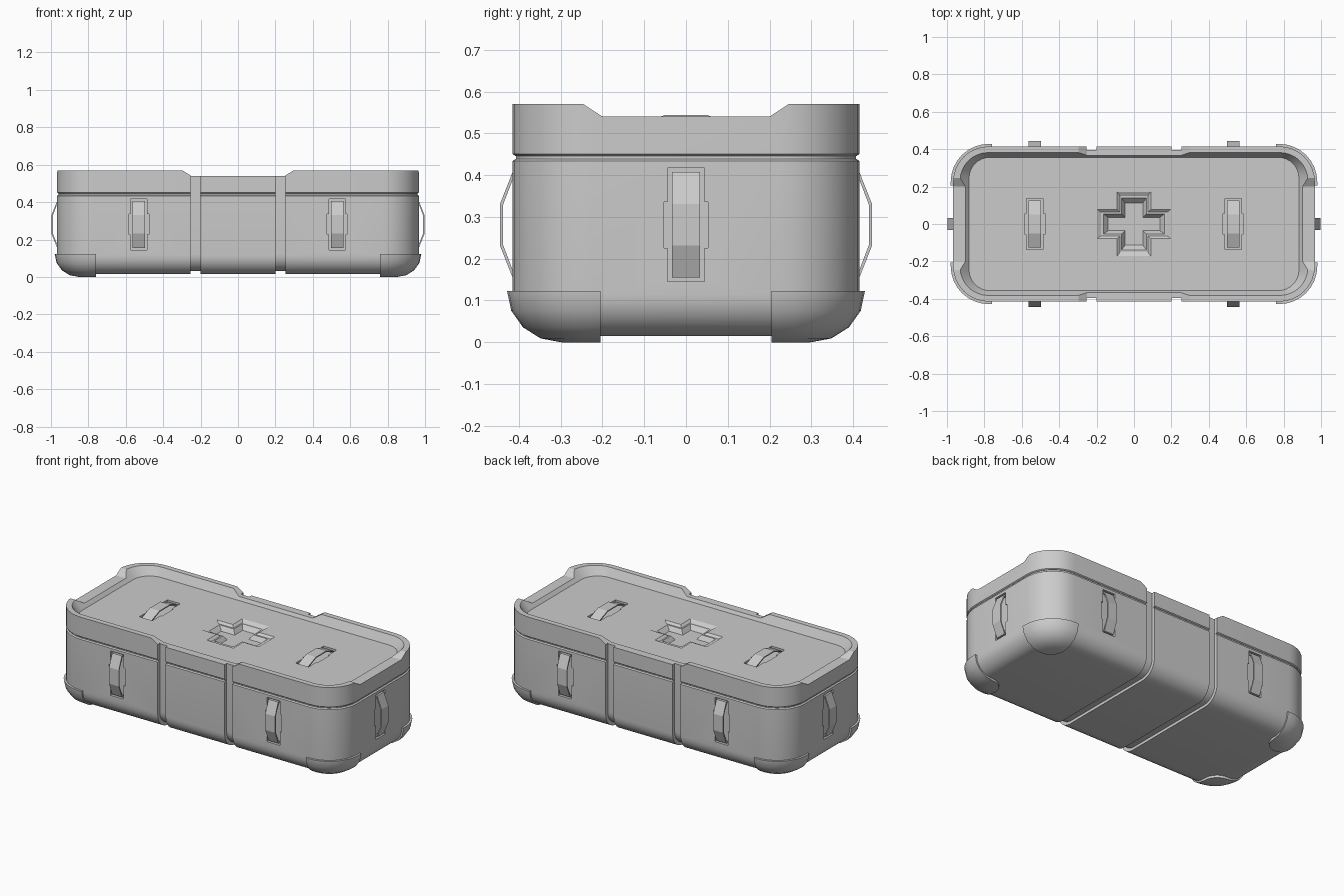
import bpy, bmesh
from math import sin, cos, pi
from mathutils import Vector, Matrix

if "Cube" in bpy.data.objects:
    bpy.data.objects.remove(bpy.data.objects["Cube"])


def loft(bm, rings):
    """Skin a stack of equal-length rings and cap both ends."""
    vs = [[bm.verts.new(p) for p in r] for r in rings]
    n = len(vs[0])
    for a, b in zip(vs, vs[1:]):
        for i in range(n):
            bm.faces.new((a[i], a[(i + 1) % n], b[(i + 1) % n], b[i]))
    bm.faces.new(vs[0][::-1])
    bm.faces.new(vs[-1])


def prism(bm, pts, lo, hi, m=Matrix()):
    loft(bm, [[m @ Vector((a, b, c)) for a, b in pts] for c in (lo, hi)])


def make(name, bm):
    bmesh.ops.recalc_face_normals(bm, faces=bm.faces)
    me = bpy.data.meshes.new(name)
    bm.to_mesh(me)
    bm.free()
    ob = bpy.data.objects.new(name, me)
    bpy.context.collection.objects.link(ob)
    return ob


def activate(ob):
    bpy.ops.object.select_all(action='DESELECT')
    ob.select_set(True)
    bpy.context.view_layer.objects.active = ob


def cut(ob, cutter_bm, op='DIFFERENCE'):
    cutter = make("cutter", cutter_bm)
    cutter.hide_render = True
    activate(ob)
    mod = ob.modifiers.new("cut", 'BOOLEAN')
    mod.operation, mod.solver, mod.object = op, 'EXACT', cutter
    bpy.ops.object.modifier_apply(modifier=mod.name)
    bpy.data.objects.remove(cutter)


def smooth(ob):
    activate(ob)
    bpy.ops.object.shade_smooth_by_angle(angle=0.5)


def rounded(hx, hy, r, z, cx=0, cy=0, n=8):
    out = []
    for q, (sx, sy) in enumerate(((1, 1), (-1, 1), (-1, -1), (1, -1))):
        for i in range(n + 1):
            a = (q + i / n) * pi / 2
            out.append((cx + sx * (hx - r) + r * cos(a), cy + sy * (hy - r) + r * sin(a), z))
    return out


def axes(o, a, b, c):
    m = Matrix((a, b, c)).transposed().to_4x4()
    m.translation = o
    return m


def plus(ax, ay, wx, wy):
    """Plus outline: arm reach ax, ay; wx, wy are the half widths of the arms."""
    return [(ax, -wy), (ax, wy), (wx, wy), (wx, ay), (-wx, ay), (-wx, wy),
            (-ax, wy), (-ax, -wy), (-wx, -wy), (-wx, -ay), (wx, -ay), (wx, -wy)]


X, Y, Z = Vector((1, 0, 0)), Vector((0, 1, 0)), Vector((0, 0, 1))
HX, HY, R, FLOOR = 0.967, 0.415, 0.19, 0.52

# handle positions: origin, along, outward
side_handles = [(Vector((sx * 0.53, sy * HY, 0.281)), Z, Y * sy) for sx in (-1, 1) for sy in (-1, 1)]
side_handles += [(Vector((sx * HX, 0, 0.281)), Z, X * sx) for sx in (-1, 1)]
top_handles = [(Vector((sx * 0.53, 0, FLOOR)), Y, Z) for sx in (-1, 1)]


def pockets(places):
    bm = bmesh.new()
    for o, v, w in places:
        prism(bm, plus(0.053, 0.136, 0.044, 0.055), -0.016, 0.02, axes(o, v.cross(w), v, w))
    return bm


def strap_grooves():
    bm = bmesh.new()
    y, z, r = HY - 0.02, 0.032, 0.09
    arc = [(y - r + r * cos(a), z + r - r * sin(a)) for a in [i * pi / 16 for i in range(9)]]
    pts = [(-0.6, 0.7), (-0.6, -0.1), (0.6, -0.1), (0.6, 0.7), (y, 0.7)]
    pts += arc + [(-a, b) for a, b in arc[::-1]] + [(-y, 0.7)]
    for x in (-0.227, 0.227):
        prism(bm, pts, -0.027, 0.027, axes(X * x, Y, Z, X))
    return bm


def body_ring(d, z, grow=0.0):
    return rounded(HX + grow - d, HY + grow - d, R + grow - d, z)


# lower body with rounded bottom edge and seam neck
bm = bmesh.new()
rings = [body_ring(0.1 * (1 - sin(a)), 0.115 - 0.1 * cos(a)) for a in [i * pi / 16 for i in range(9)]]
rings += [body_ring(d, z) for d, z in ((0, 0.434), (0.008, 0.439), (0.008, 0.46))]
loft(bm, rings)
body = make("case_body", bm)
cut(body, strap_grooves())
cut(body, pockets(side_handles))
smooth(body)

# lid with raised rim and sunken panel
bm = bmesh.new()
loft(bm, [body_ring(0.006, 0.446), body_ring(0, 0.451), body_ring(0, 0.57),
          rounded(0.93, 0.382, 0.15, 0.57), rounded(0.882, 0.356, 0.11, FLOOR)])
lid = make("case_lid", bm)
for m, a, b in ((axes(Vector(), Y, Z, X), 0.2, 0.246), (axes(Vector(), X, Z, Y), 0.25, 0.298)):
    bm = bmesh.new()
    prism(bm, [(-a, 0.54), (a, 0.54), (b, 0.57), (b, 0.7), (-b, 0.7), (-b, 0.57)], -1.2, 1.2, m)
    cut(lid, bm)
cut(lid, strap_grooves())
cut(lid, pockets(top_handles))
# stepped cross recess in the panel
bm = bmesh.new()
steps = [(0, 0.54), (0, FLOOR), (0.015, 0.508), (0.024, 0.508), (0.042, 0.482)]
loft(bm, [[(x, y, z) for x, y in plus(0.197 - d * 1.4, 0.172 - d * 1.4, 0.09 - d, 0.078 - d)]
          for d, z in steps])
cut(lid, bm)
smooth(lid)

# corner guards: an offset shell of the body trimmed to the four corners
bm = bmesh.new()
rings = [body_ring(0.13 * (1 - sin(a)), 0.122 * (1 - cos(a)), 0.013) for a in [i * pi / 8 for i in range(5)]]
loft(bm, rings + [body_ring(-0.001, 0.2, 0.013)])
guards = make("corner_guards", bm)
bm = bmesh.new()
for sx in (-1, 1):
    for sy in (-1, 1):
        prism(bm, [p[:2] for p in rounded(0.2, 0.2, 0.09, 0, sx * 0.96, sy * 0.405)], -0.1, 0.123)
cut(guards, bm, 'INTERSECT')
smooth(guards)

# strap handles arching over their pockets
outer = [(-0.126, -0.018), (-0.126, 0), (-0.05, 0.03), (0.05, 0.03), (0.126, 0), (0.126, -0.018)]
inner = [(0.118, -0.018), (0.118, -0.004), (0.047, 0.023), (-0.047, 0.023), (-0.118, -0.004), (-0.118, -0.018)]
for i, (o, v, w) in enumerate(side_handles + top_handles):
    bm = bmesh.new()
    prism(bm, outer + inner, -0.033, 0.033, axes(o - w * (0.006 if w == Z else 0), v, w, v.cross(w)))
    make(f"strap_handle_{i + 1}", bm)
